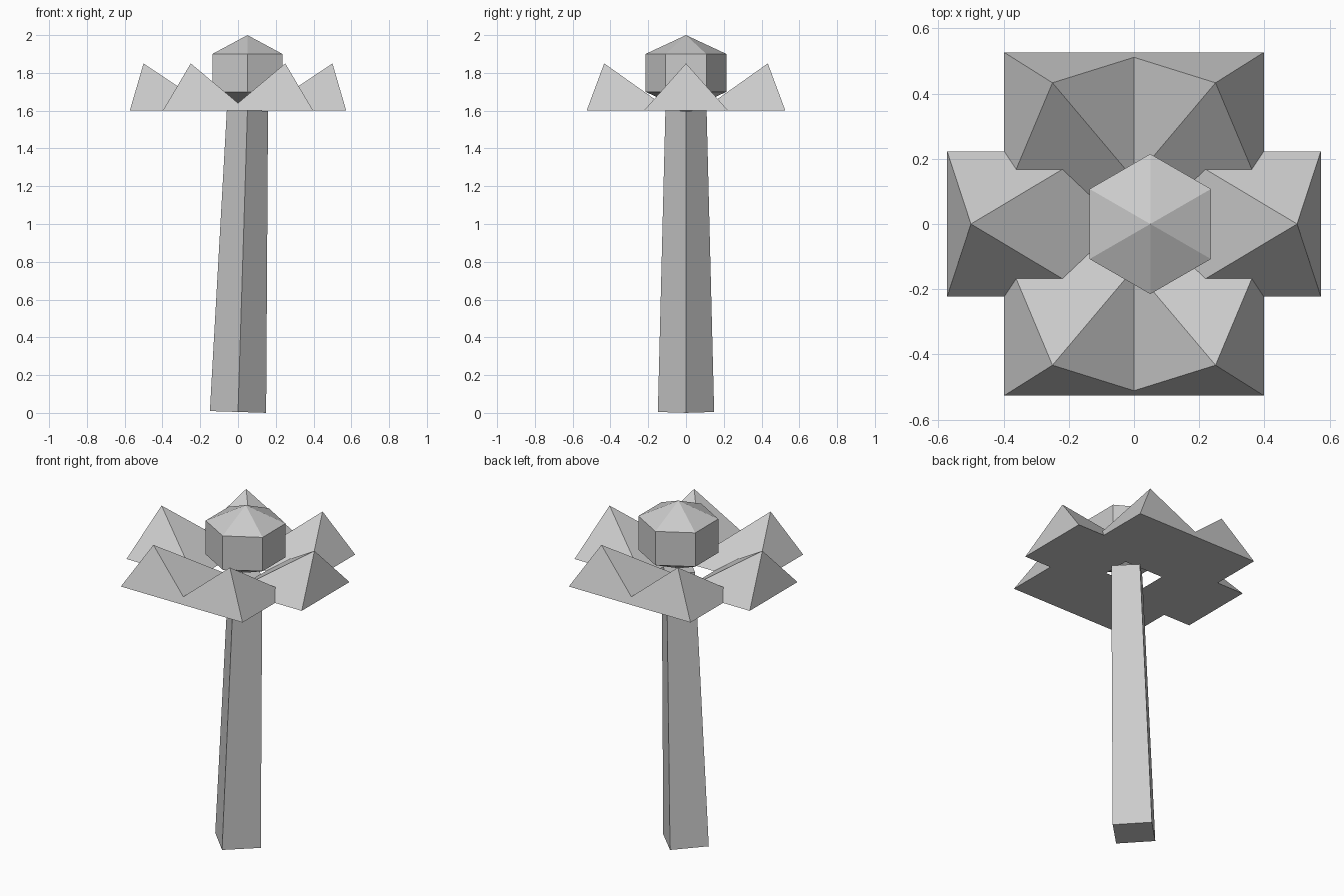
import bpy, bmesh
from math import cos, sin, pi
from mathutils import Vector, Matrix

if "Cube" in bpy.data.objects:
    bpy.data.objects.remove(bpy.data.objects["Cube"])


def finish(name, bm):
    bmesh.ops.recalc_face_normals(bm, faces=bm.faces)
    mesh = bpy.data.meshes.new(name)
    bm.to_mesh(mesh)
    bm.free()
    obj = bpy.data.objects.new(name, mesh)
    bpy.context.collection.objects.link(obj)
    return obj


# Stem: leaning four-sided taper, ends square to its axis
bottom, top = Vector((0, 0, 0.005)), Vector((0.05, 0, 1.602))
axis = top - bottom
lean = Matrix.Translation((bottom + top) / 2) @ Vector((0, 0, 1)).rotation_difference(axis).to_matrix().to_4x4()
bm = bmesh.new()
bmesh.ops.create_cone(bm, cap_ends=True, segments=4, radius1=0.149, radius2=0.109,
                      depth=axis.length, matrix=lean)
finish("stem", bm)

# Petals: six outward-leaning pyramids on axis-aligned square bases
for i in range(6):
    direction = Vector((cos(i * pi / 3), sin(i * pi / 3), 0))
    centre = direction * 0.35 + Vector((0, 0, 1.6))
    bm = bmesh.new()
    base = [bm.verts.new(centre + Vector((x, y, 0)) * 0.223)
            for x, y in ((-1, -1), (1, -1), (1, 1), (-1, 1))]
    tip = bm.verts.new(direction * 0.5 + Vector((0, 0, 1.85)))
    bm.faces.new(base[::-1])
    for j in range(4):
        bm.faces.new((base[j], base[(j + 1) % 4], tip))
    finish(f"petal_{i + 1}", bm)

# Flower centre: squashed six-sided sphere
bm = bmesh.new()
bmesh.ops.create_uvsphere(bm, u_segments=6, v_segments=3, radius=0.248)
centre = finish("flower_centre", bm)
centre.location = (0.05, 0, 1.8)
centre.scale = (1, 1, 0.806)
